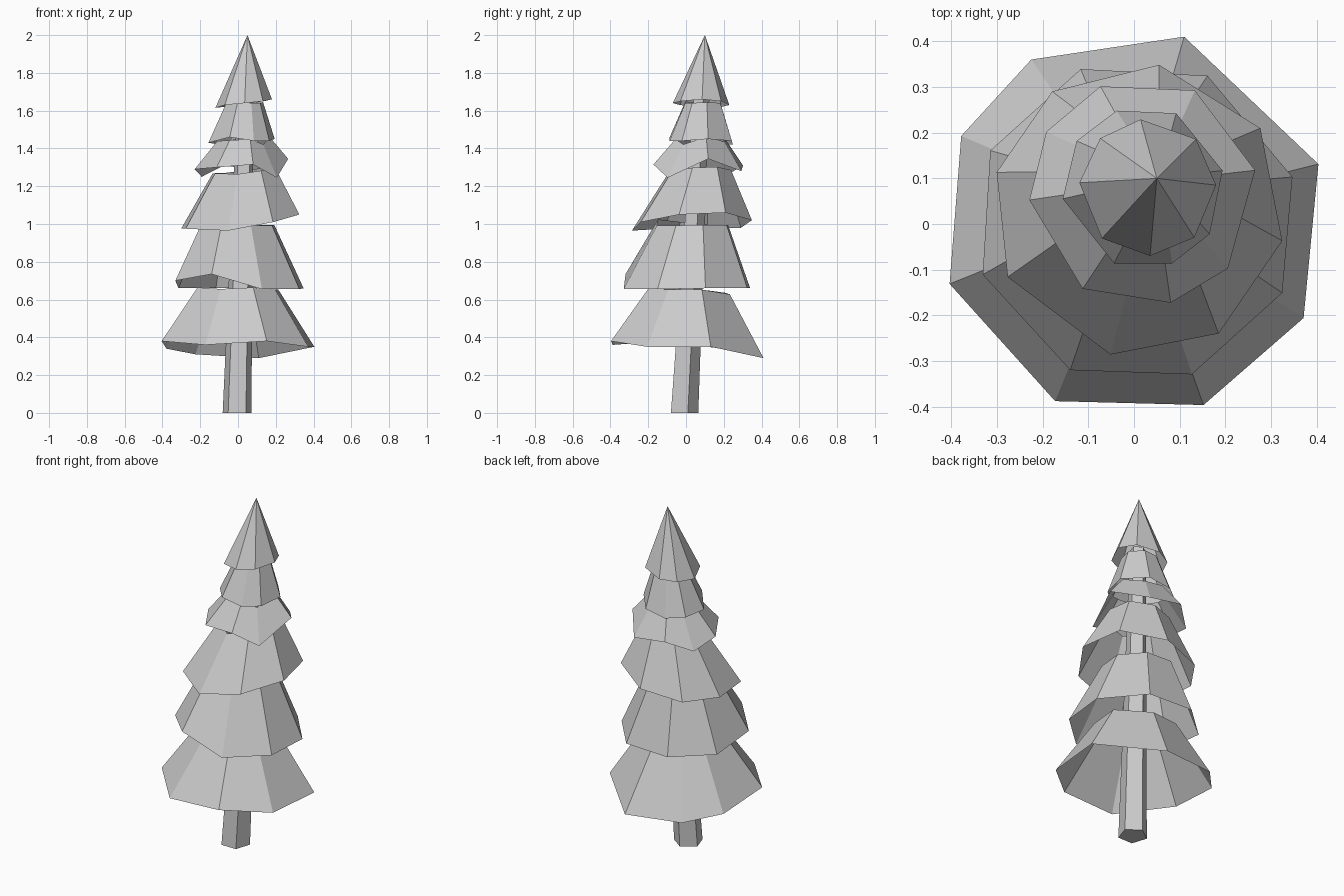
import bpy
import bmesh
from math import radians, cos, sin
from mathutils import Vector

cube = bpy.data.objects.get("Cube")
if cube:
    bpy.data.objects.remove(cube, do_unlink=True)


def make_material(name, colour):
    mat = bpy.data.materials.new(name)
    mat.use_nodes = True
    mat.diffuse_color = colour
    mat.node_tree.nodes["Principled BSDF"].inputs["Base Color"].default_value = colour
    return mat


grey = make_material("plain grey", (0.6, 0.6, 0.6, 1))


def finish(bm, name):
    """Turn the bmesh into a flat shaded object."""
    bmesh.ops.recalc_face_normals(bm, faces=bm.faces)
    mesh = bpy.data.meshes.new(name)
    bm.to_mesh(mesh)
    bm.free()
    mesh.materials.append(grey)
    obj = bpy.data.objects.new(name, mesh)
    bpy.context.collection.objects.link(obj)
    return obj


def add_ring(bm, centre, radius, angles, heights):
    """Ring of vertices around a centre, each at its own angle and height."""
    ring = []
    for angle, height in zip(angles, heights):
        a = radians(angle)
        ring.append(bm.verts.new((centre[0] + radius * cos(a),
                                  centre[1] + radius * sin(a), height)))
    return ring


def bridge(bm, lower, upper):
    """Wall of quads between two rings."""
    count = len(lower)
    for i in range(count):
        j = (i + 1) % count
        bm.faces.new((lower[i], lower[j], upper[j], upper[i]))


def make_trunk():
    """Tapered, slightly leaning five-sided trunk."""
    bm = bmesh.new()
    angles = [18 + 72 * i for i in range(5)]
    foot = add_ring(bm, (-0.005, -0.015), 0.08, angles, [0] * 5)
    tip = add_ring(bm, (0.04, 0.08), 0.045, angles, [1.7] * 5)
    bridge(bm, foot, tip)
    bm.faces.new(foot)
    bm.faces.new(tip)
    return finish(bm, "trunk")


def make_skirt(name, centre, radius, angles, rim, top_centre, top_radius, top_height):
    """Open, uneven skirt of branches; a zero top radius makes a pointed cap."""
    bm = bmesh.new()
    heights = [h / 100 for h in rim]
    mean = sum(heights) / len(heights)
    lower = add_ring(bm, centre, radius, angles, heights)
    if top_radius:
        tilted = [top_height + 0.4 * (h - mean) for h in heights]
        bridge(bm, lower, add_ring(bm, top_centre, top_radius, angles, tilted))
    else:
        apex = bm.verts.new(Vector((*top_centre, top_height)))
        for i, vert in enumerate(lower):
            bm.faces.new((vert, lower[(i + 1) % len(lower)], apex))
    return finish(bm, name)


make_trunk()

# Branch skirts from bottom to top: rim angles in degrees, rim heights in hundredths
make_skirt("lowest_branches", (0, 0), 0.425,
           (18, 75, 122, 153, 198, 246, 291, 331),
           (35, 29, 31, 34, 38, 36, 38, 35),
           (0.0, 0.015), 0.225, 0.65)
make_skirt("lower_branches", (0.005, 0.005), 0.356,
           (16, 64, 110, 154, 199, 246, 290, 334),
           (66, 66, 66, 66, 70, 73.5, 65.5, 65.5),
           (0.0, 0.035), 0.2, 1.0)
make_skirt("middle_branches", (0.01, 0.03), 0.322,
           (348, 394, 442, 486, 525, 567, 619, 663),
           (105, 106, 102, 98, 97.5, 97.5, 96.5, 101),
           (0.03, 0.07), 0.17, 1.28)
make_skirt("upper_branches", (0.02, 0.07), 0.25,
           (11, 63, 112, 148, 184, 238, 284, 318),
           (134.5, 128, 131, 125, 129, 130, 131.5, 124.5),
           (0.03, 0.08), 0.14, 1.44)
make_skirt("highest_branches", (0.02, 0.08), 0.178,
           (12, 66, 109, 145, 188, 249, 291, 325),
           (145, 144, 142, 142.5, 143, 146, 144, 144),
           (0.035, 0.09), 0.1, 1.64)
make_skirt("tree_top", (0.03, 0.08), 0.15,
           (2, 45, 96, 134, 176, 228, 272, 313),
           (166, 165, 163, 162, 161.5, 163, 164, 165),
           (0.05, 0.1), 0, 2.0)
